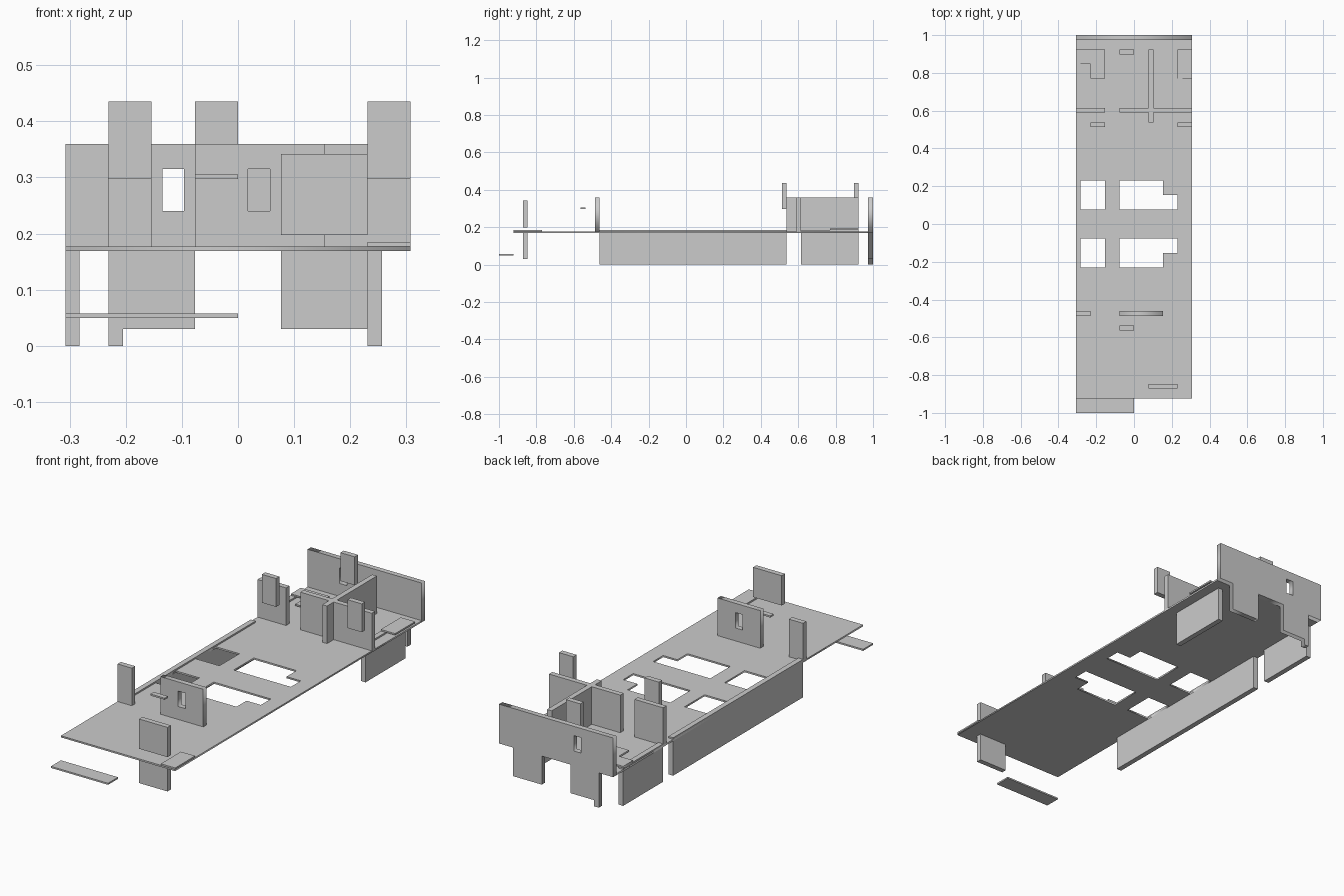
import bpy
import math

if "Cube" in bpy.data.objects:
    bpy.data.objects.remove(bpy.data.objects["Cube"])

M = 1 / 13          # building module
T = M / 3           # wall thickness
S = M / 10          # sheet thickness
F0, F1 = 0.169, 0.177   # floor slab bottom and top
TOP = 0.36          # wall top


def box(name, x0, x1, y0, y1, z0, z1):
    bpy.ops.mesh.primitive_cube_add(size=1, location=((x0 + x1) / 2, (y0 + y1) / 2, (z0 + z1) / 2))
    ob = bpy.context.object
    ob.name = name
    ob.scale = (x1 - x0, y1 - y0, z1 - z0)
    bpy.ops.object.transform_apply(location=False, rotation=False, scale=True)
    return ob


def rect(a0, a1, b0, b1):
    return [(a0, b0), (a1, b0), (a1, b1), (a0, b1)]


def sheet(name, loops, lo, hi, upright=False):
    """Filled outline with holes, thickened along z (or along y when upright)."""
    cu = bpy.data.curves.new(name, 'CURVE')
    cu.dimensions = '2D'
    cu.fill_mode = 'BOTH'
    cu.extrude = (hi - lo) / 2
    for pts in loops:
        sp = cu.splines.new('POLY')
        sp.points.add(len(pts) - 1)
        for p, (a, b) in zip(sp.points, pts):
            p.co = (a, b, 0, 1)
        sp.use_cyclic_u = True
    ob = bpy.data.objects.new(name, cu)
    bpy.context.collection.objects.link(ob)
    mid = (lo + hi) / 2
    ob.location = (0, mid, 0) if upright else (0, 0, mid)
    if upright:
        ob.rotation_euler.x = math.pi / 2
    bpy.ops.object.select_all(action='DESELECT')
    ob.select_set(True)
    bpy.context.view_layer.objects.active = ob
    bpy.ops.object.convert(target='MESH')
    return bpy.context.object


# Floor slab with two mirrored rows of openings
loops = [rect(-4 * M, 4 * M, -12 * M, 1 - T)]
for s in (1, -1):
    loops.append(rect(-4 * M + T, -2 * M, s * M, s * 3 * M))
    loops.append([(-M, s * M), (3 * M, s * M), (3 * M, s * 2 * M),
                  (2 * M, s * 2 * M), (2 * M, s * 3 * M), (-M, s * 3 * M)])
sheet("floor_slab", loops, F0, F1)

# Back wall with two legs and a window
sheet("back_wall", [
    [(-4 * M, F0), (-3 * M, F0), (-3 * M, 0), (-3 * M + T, 0), (-3 * M + T, 0.03),
     (-M, 0.03), (-M, F0), (M, F0), (M, 0.03), (3 * M, 0.03), (3 * M, F0),
     (4 * M, F0), (4 * M, TOP), (-4 * M, TOP)],
    rect(-0.135, -0.096, 0.24, 0.315)], 1 - T, 1, True)

# Front inner wall with a window
sheet("window_wall", [rect(-M, 2 * M, F1, TOP), rect(0.018, 0.057, 0.24, 0.315)],
      -6 * M - T, -6 * M, True)

# Full-height inner walls standing on the slab
box("front_left_wall", -4 * M, -3 * M, -6 * M - T, -6 * M, F1, TOP)
box("cross_wall_left", -4 * M, -2 * M, 8 * M - T, 8 * M, F1, TOP)
box("cross_wall_right", -M, 4 * M, 8 * M - T, 8 * M, F1, TOP)
box("dividing_wall", M, M + T, 7 * M, 12 * M, F1, TOP)

# Foundation walls that rise just above the slab
box("long_foundation_wall", -4 * M, -4 * M + T, -6 * M, 7 * M, 0, 2.4 * M)
box("left_foundation_wall", -4 * M, -4 * M + T, 8 * M, 12 * M, 0, 2.4 * M)
box("right_foundation_wall", 3 * M, 3 * M + T, 8 * M, 12 * M, 0, 2.4 * M)

# Front panels above and below the slab
box("front_panel_upper", M, 3 * M, -11 * M - T, -11 * M, 0.197, 0.342)
box("front_panel_lower", M, 3 * M, -11 * M - T, -11 * M, 0.03, 0.175)

# Raised upper panels
for i, (x, y) in enumerate([(-3, 7), (3, 7), (-1, 12)]):
    box(f"upper_panel_{i + 1}", x * M, (x + 1) * M, y * M - T, y * M, 0.297, 0.435)

# Thin plates
Z = 2.4 * M
box("front_right_plate", 3 * M, 4 * M, -12 * M, -10 * M, F1, Z)
box("back_right_plate", 3 * M, 4 * M, 10 * M, 12 * M, Z, Z + S)
sheet("back_left_plate", [[(-4 * M, 12 * M), (-4 * M, 11 * M), (-3 * M, 11 * M), (-3 * M, 10 * M),
                           (-2 * M, 10 * M), (-2 * M, 12 * M)]], Z, Z + S)
box("front_step", -4 * M, 0, -1, -12 * M, 0.0496, 0.0573)
box("small_shelf", -M, 0, -7 * M - T, -7 * M, 0.297, 0.305)
